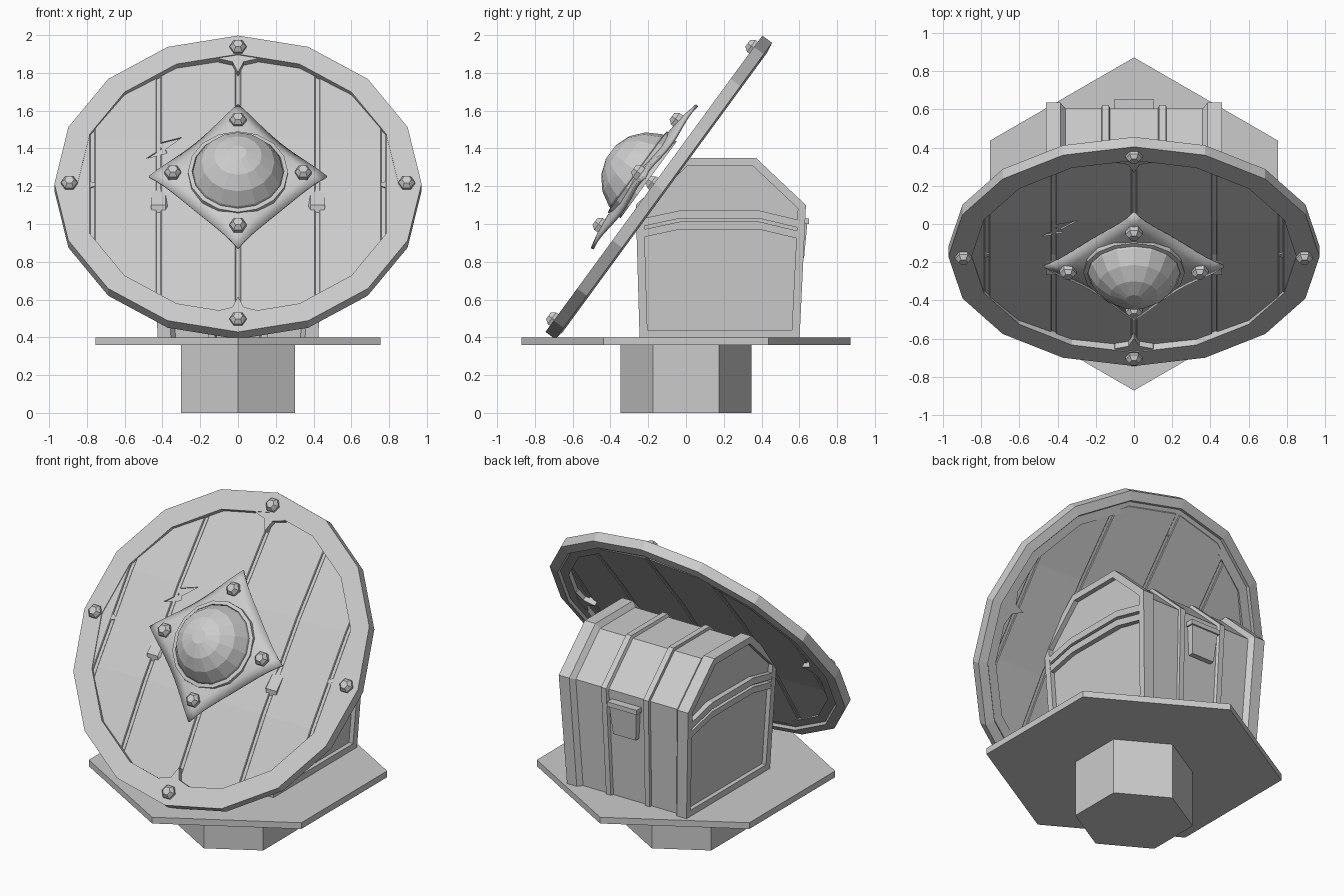
import bpy, bmesh
from math import pi, sin, cos, radians
from mathutils import Vector, Matrix

old = bpy.data.objects.get("Cube")
if old:
    bpy.data.objects.remove(old, do_unlink=True)

GREY = (0.6, 0.6, 0.6, 1)
mat = bpy.data.materials.new("plain grey")
mat.use_nodes = True
mat.diffuse_color = GREY
mat.node_tree.nodes["Principled BSDF"].inputs["Base Color"].default_value = GREY

# Frame in which the tilted shield is built: local z points out of its face
SHIELD = Matrix.Translation((0, -0.17, 1.213)) @ Matrix.Rotation(radians(53.8), 4, 'X')
WORLD = Matrix.Identity(4)


def loft(name, loops, ring=False, frame=WORLD):
    """Join loops of equal length; ring closes the last loop onto the first."""
    bm = bmesh.new()
    rows = [[bm.verts.new(p) for p in loop] for loop in loops]
    n = len(rows[0])
    pairs = list(zip(rows, rows[1:])) + ([(rows[-1], rows[0])] if ring else [])
    for a, b in pairs:
        for i in range(n):
            j = (i + 1) % n
            bm.faces.new((a[i], a[j], b[j], b[i]))
    if not ring:
        bm.faces.new(rows[0])
        bm.faces.new(rows[-1])
    bmesh.ops.recalc_face_normals(bm, faces=bm.faces)
    return finish(name, bm, frame)


def finish(name, bm, frame):
    mesh = bpy.data.meshes.new(name)
    bm.to_mesh(mesh)
    bm.free()
    mesh.materials.append(mat)
    ob = bpy.data.objects.new(name, mesh)
    ob.matrix_world = frame
    bpy.context.collection.objects.link(ob)
    return ob


def ngon(n, r, z):
    return [(r * sin(2 * pi * i / n), r * cos(2 * pi * i / n), z) for i in range(n)]


def slab(name, pts, z0, z1):
    return loft(name, [[(x, y, z) for x, y in pts] for z in (z0, z1)], frame=SHIELD)


# Pedestal
loft("pedestal_column", [ngon(6, 0.347, 0), ngon(6, 0.347, 0.37)])
loft("pedestal_plate", [ngon(6, 0.872, 0.36), ngon(6, 0.872, 0.40)])

# Chest outline in (y, z)
OUTER = [(-0.245, 0.37), (0.60, 0.37), (0.635, 1.10),
         (0.37, 1.35), (-0.01, 1.35), (-0.266, 1.10)]


def inset(pts, d):
    """Move every side of a counter-clockwise outline inward by d."""
    out = []
    for i, p in enumerate(pts):
        p, a, b = Vector(p), Vector(pts[i - 1]), Vector(pts[(i + 1) % len(pts)])
        u, v = (p - a).normalized(), (b - p).normalized()
        m = Vector((-u.y, u.x)) + Vector((-v.y, v.x))
        out.append(p + m * (2 * d / m.length_squared))
    return out


def section(pts, x):
    """Place an outline at x; the chest narrows towards its foot."""
    return [(x * (0.92 + 0.08 * min(1, max(0, (z - 0.4) / 0.65))), y, z) for y, z in pts]


core = inset(OUTER, 0.03)
panel = [(y, max(z, 0.44)) for y, z in inset(OUTER, 0.042)]
loft("chest_body", [section(core, -0.43), section(core, 0.43)])

# Seam bands on the chest ends, as (y, z) centre lines
BAND = [(-0.24, 0.0), (-0.03, 0.045), (0.385, 0.045), (0.615, -0.01)]


def band(name, low, high, x0, x1):
    pts = [(y, z + low) for y, z in BAND] + [(y, z + high) for y, z in reversed(BAND)]
    loft(name, [section(pts, x0), section(pts, x1)])


for side, s in (("left", 1), ("right", -1)):
    loft(side + "_end_frame", [section(p, s * x) for p, x in (
        (panel, 0.46), (OUTER, 0.46), (OUTER, 0.385), (core, 0.36), (panel, 0.36))], ring=True)
    strap = inset(OUTER, 0.012)
    loft(side + "_middle_strap", [section(p, s * x) for p, x in (
        (panel, 0.17), (core, 0.17), (strap, 0.168), (strap, 0.132),
        (core, 0.125), (panel, 0.125))], ring=True)
    band(side + "_body_band", 0.927, 0.968, s * 0.42, s * 0.457)
    band(side + "_lid_band", 0.985, 1.027, s * 0.42, s * 0.457)

# Latch, tapering downward below a small lip
loft("latch", [[(-w, 0.58, z), (w, 0.58, z), (w, y, z), (-w, y, z)]
               for w, y, z in ((0.08, 0.625, 0.82), (0.096, 0.642, 1.0),
                               (0.105, 0.652, 1.0), (0.105, 0.652, 1.03))])

# Shield rim: wide on the face, with a narrower raised lip behind
loft("shield_rim", [ngon(16, r, z) for r, z in (
    (0.85, 0), (0.972, 0), (0.972, -0.064), (0.915, -0.074),
    (0.905, -0.058), (0.85, -0.058))], ring=True, frame=SHIELD)

# Pointed spurs on the inner edge of the rim, with a bolt at each
SPUR = [(-0.11, 0.86), (-0.10, 0.825), (-0.03, 0.805), (0, 0.735),
        (0.03, 0.805), (0.10, 0.825), (0.11, 0.86)]


def bolt(name, x, y, z):
    loops = [[(x + b, y + a, c) for a, b, c in ngon(6, r, z + h)]
             for r, h in ((0.044, -0.02), (0.044, 0.015), (0.025, 0.038))]
    loft(name, loops, frame=SHIELD)


for k in range(4):
    turn = Matrix.Rotation(k * pi / 2, 2)
    slab("rim_spur_%d" % k, [turn @ Vector(p) for p in SPUR], -0.055, -0.006)
    rx, ry = turn @ Vector((0, 0.893))
    bolt("rim_bolt_%d" % k, rx, ry, 0)
    bx, by = turn @ Vector((0, 0.345))
    bolt("boss_bolt_%d" % k, bx, by, 0.096)

# Planks, clipped to the sixteen-sided outline
R = 0.88
CORNERS = [(-R * cos(i * pi / 8), R * sin(i * pi / 8)) for i in range(9)]
FOLD = 0.3


def half_height(x):
    for (xa, ya), (xb, yb) in zip(CORNERS, CORNERS[1:]):
        if xa <= x <= xb:
            return ya + (yb - ya) * (x - xa) / (xb - xa)
    return 0


def bow(ob):
    """Fold the two ends of a board back, leaving its middle proud."""
    bm = bmesh.new()
    bm.from_mesh(ob.data)
    for y in (-FOLD, FOLD):
        bmesh.ops.bisect_plane(bm, geom=bm.verts[:] + bm.edges[:] + bm.faces[:],
                               plane_co=(0, y, 0), plane_no=(0, 1, 0))
    for v in bm.verts:
        v.co.z -= 0.066 * max(0, abs(v.co.y) - FOLD)
    bm.to_mesh(ob.data)
    bm.free()


# Splinter gouge cutter
gouge = slab("gouge_cutter", [(-0.485, 0.17), (-0.375, 0.205), (-0.385, 0.23),
                              (-0.295, 0.31), (-0.42, 0.27), (-0.405, 0.235)], -0.018, 0.03)
gouge.hide_render = True
gouge.hide_viewport = True

CUTS = [-0.865, -0.77, -0.42, 0, 0.42, 0.77, 0.865]
for k, (a, b) in enumerate(zip(CUTS, CUTS[1:])):
    x0, x1 = a + 0.011, b - 0.011
    xs = [x0] + [x for x, _ in CORNERS if x0 + 0.01 < x < x1 - 0.01] + [x1]
    top = [(x, half_height(x)) for x in xs]
    ob = slab("plank_%d" % k, top + [(x, -y) for x, y in reversed(top)], -0.027, -0.005)
    bow(ob)
    bev = ob.modifiers.new("edge", 'BEVEL')
    bev.width = 0.004
    bev.segments = 1
    if k in (1, 2):
        cut = ob.modifiers.new("gouge", 'BOOLEAN')
        cut.operation = 'DIFFERENCE'
        cut.solver = 'EXACT'
        cut.object = gouge
bow(loft("plank_backing", [ngon(16, 0.87, -0.018), ngon(16, 0.87, -0.014)], frame=SHIELD))

# Boss plate: a shallow domed diamond whose sides sag towards the planks
bm = bmesh.new()
bmesh.ops.create_grid(bm, x_segments=12, y_segments=12, size=1)
for v in bm.verts:
    u, w = v.co.x, v.co.y
    px = 0.334 * u * (1 - 0.05 * (1 - w * w))
    py = 0.334 * w * (1 - 0.05 * (1 - u * u))
    rise = 0.105 - 0.036 * u * u * w * w - 0.045 * (u * u - w * w) ** 2
    v.co = ((px - py) * 0.7071, (px + py) * 0.7071, rise)
for f in bm.faces:
    f.smooth = True
plate = finish("boss_plate", bm, SHIELD)
thick = plate.modifiers.new("thickness", 'SOLIDIFY')
thick.thickness = 0.018
thick.offset = -1

# Boss collar and dome
loft("boss_collar", [ngon(16, r, z) for r, z in (
    (0.23, 0.06), (0.268, 0.06), (0.265, 0.108), (0.243, 0.112))], ring=True, frame=SHIELD)
loft("boss_dome", [ngon(16, 0.252 * cos(radians(a)), 0.035 + 0.252 * sin(radians(a)))
                   for a in (0, 20, 40, 60, 80)], frame=SHIELD)
